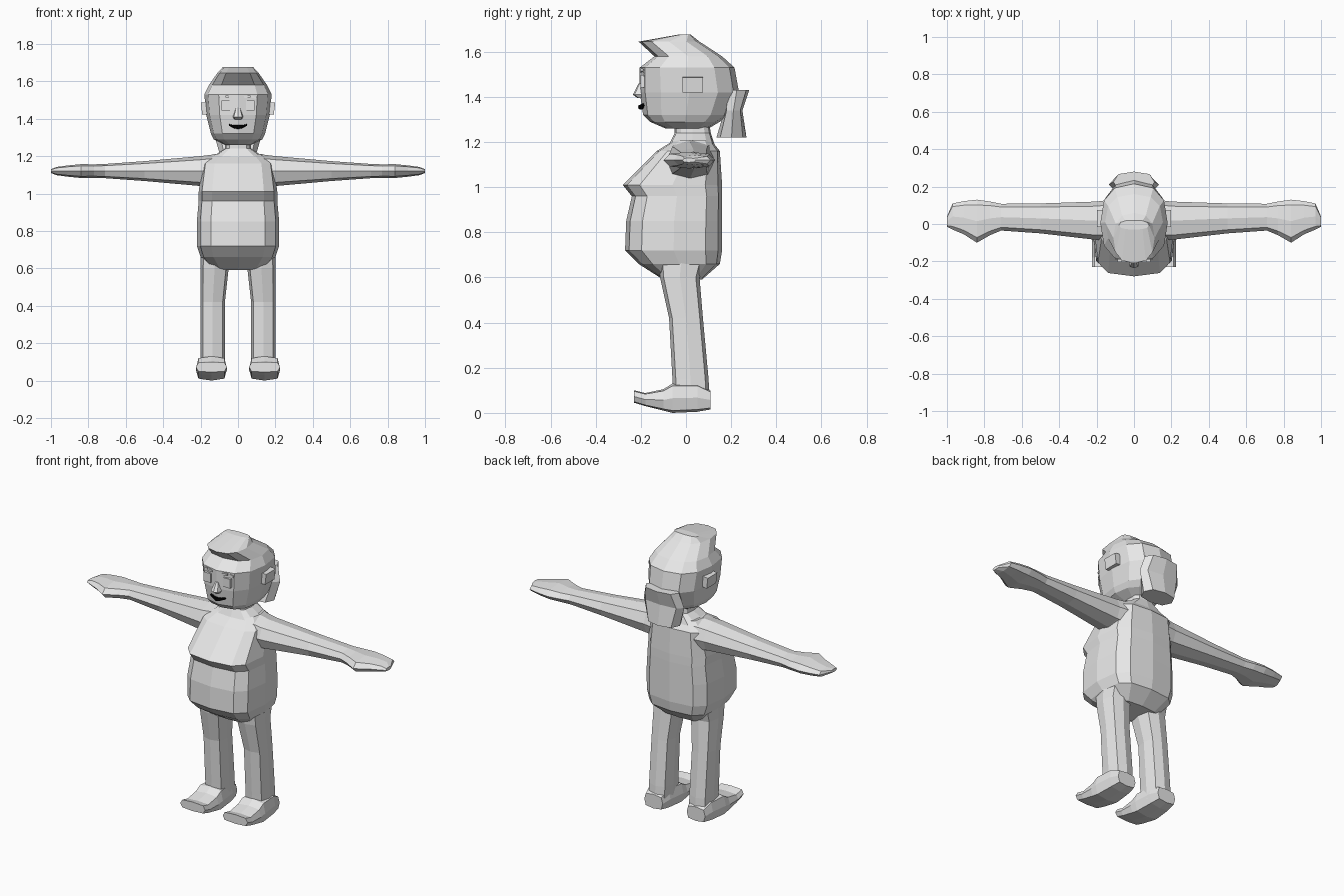
import bpy, bmesh, math
from mathutils import Matrix

old = bpy.data.objects.get("Cube")
if old:
    bpy.data.objects.remove(old, do_unlink=True)


def material(name, value):
    mat = bpy.data.materials.new(name)
    mat.use_nodes = True
    colour = (value, value, value, 1)
    mat.diffuse_color = colour
    mat.node_tree.nodes["Principled BSDF"].inputs["Base Color"].default_value = colour
    return mat


GREY = material("plain grey", 0.8)
BLACK = material("mouth black", 0)
X, Y, Z = range(3)


def finish(name, bm, mat):
    bmesh.ops.recalc_face_normals(bm, faces=bm.faces)
    mesh = bpy.data.meshes.new(name)
    bm.to_mesh(mesh)
    bm.free()
    mesh.materials.append(mat)
    bpy.context.collection.objects.link(bpy.data.objects.new(name, mesh))


def soft_power(value, power):
    """Signed power, ignoring rounding noise near zero."""
    return math.copysign(abs(round(value, 6)) ** power, value)


def section(low_a, high_a, low_b, high_b, sides, power):
    """Rounded outline filling a rectangle; a smaller power is boxier."""
    for i in range(sides):
        angle = math.tau * i / sides
        a = soft_power(math.sin(angle), power)
        b = soft_power(-math.cos(angle), power)
        yield [(low_a + high_a + a * (high_a - low_a)) / 2,
               (low_b + high_b + b * (high_b - low_b)) / 2]


def tube(name, axis, rows, sides=8, power=0.6, mirror=1, mat=GREY):
    """Skin outlines set along an axis; a row is (position, low, high, low, high)."""
    bm = bmesh.new()
    rings = []
    for position, *extent in rows:
        ring = []
        for point in section(*extent, sides, power):
            point.insert(axis, position)
            point[X] *= mirror
            ring.append(bm.verts.new(point))
        rings.append(ring)
    for lower, upper in zip(rings, rings[1:]):
        for i in range(sides):
            bm.faces.new((lower[i - 1], lower[i], upper[i], upper[i - 1]))
    bm.faces.new(rings[0])
    bm.faces.new(rings[-1])
    finish(name, bm, mat)


def upright(name, rows, sides=12, power=0.6):
    """Centred body part; a row is (height, half width, front, back)."""
    tube(name, Z, [(z, -half, half, front, back) for z, half, front, back in rows],
         sides, power)


def box(name, centre, size, tilt=0):
    bm = bmesh.new()
    bmesh.ops.create_cube(bm, size=1, matrix=Matrix.Translation(centre)
                          @ Matrix.Rotation(tilt, 4, 'Y') @ Matrix.Diagonal((*size, 1)))
    finish(name, bm, GREY)


# Torso with chest ridge and belly
upright("torso", [
    (1.21, .13, -.05, .11),
    (1.16, .19, -.13, .15),
    (1.01, .21, -.28, .16),
    (.96, .21, -.24, .16),
    (.85, .22, -.265, .16),
    (.72, .22, -.27, .16),
    (.66, .2, -.21, .15),
    (.59, .14, -.1, .07)])

upright("neck", [
    (1.18, .16, -.08, .13),
    (1.24, .07, -.05, .11),
    (1.3, .065, -.05, .1)])

# Head with forehead hollow, overhanging fringe and crown
upright("head", [
    (1.26, .07, -.09, .1),
    (1.29, .13, -.16, .15),
    (1.32, .145, -.19, .19),
    (1.42, .17, -.205, .235),
    (1.53, .18, -.205, .215),
    (1.58, .155, -.14, .16),
    (1.645, .11, -.21, .06),
    (1.677, .08, -.03, .02)], power=.8)

# Tied hair at the back of the head
upright("hair_tail", [
    (1.43, .11, .17, .28),
    (1.34, .135, .17, .25),
    (1.22, .1, .135, .268)], sides=8, power=.8)

upright("nose", [
    (1.46, .012, -.21, -.16),
    (1.41, .028, -.235, -.16),
    (1.395, .02, -.215, -.16)], sides=8)

# Smiling mouth, bent around the face
smile = []
for step in range(-2, 3):
    x = step * .024
    y = -.2 + abs(x) * .3
    z = 1.355 + x * x * 5
    thick = .011 - abs(step) * .003
    smile.append((x, y - .012, y + .012, z - thick, z + thick))
tube("mouth", X, smile, mat=BLACK)

# Arm rows: distance out, front, back, half thickness
ARM_HEIGHT = 1.12
ARM = [(.12, -.08, .13, .09), (.2, -.085, .12, .08), (.5, -.05, .11, .053),
       (.71, -.035, .108, .038), (.77, -.06, .12, .036), (.84, -.1, .13, .037),
       (.91, -.055, .122, .03), (.97, -.03, .11, .022), (1, -.015, .04, .01)]
arm_rows = [(x, front, back, ARM_HEIGHT - thick, ARM_HEIGHT + thick)
            for x, front, back, thick in ARM]

# Leg rows: height, inner side, front, back
LEG = [(.74, .04, -.13, .1), (.6, .05, -.115, .06), (.42, .07, -.075, .075),
       (.15, .07, -.06, .1), (.05, .07, -.055, .105)]
leg_rows = [(z, inner, .2, front, back) for z, inner, front, back in LEG]

# Foot rows: depth, sole, top; the heel narrows
FOOT = [(.108, .015, .1), (.05, .005, .13), (-.06, 0, .13), (-.1, .01, .105),
        (-.18, .03, .088), (-.23, .045, .1)]
foot_rows = []
for y, sole, top in FOOT:
    half = .083 - max(y, 0) * .2
    foot_rows.append((y, .142 - half, .142 + half, sole, top))

for side, s in (("left", 1), ("right", -1)):
    tube(side + "_arm", X, arm_rows, power=.8, mirror=s)
    tube(side + "_leg", Z, leg_rows, mirror=s)
    tube(side + "_foot", Y, foot_rows, power=.5, mirror=s)
    # Ears and facial features
    box(side + "_ear", (s * .178, .03, 1.455), (.034, .09, .065), s * .12)
    box(side + "_eye", (s * .065, -.18, 1.47), (.046, .045, .055))
    box(side + "_brow_inner", (s * .05, -.182, 1.517), (.034, .04, .011), s * -.15)
    box(side + "_brow_outer", (s * .083, -.17, 1.515), (.036, .04, .011), s * .25)
